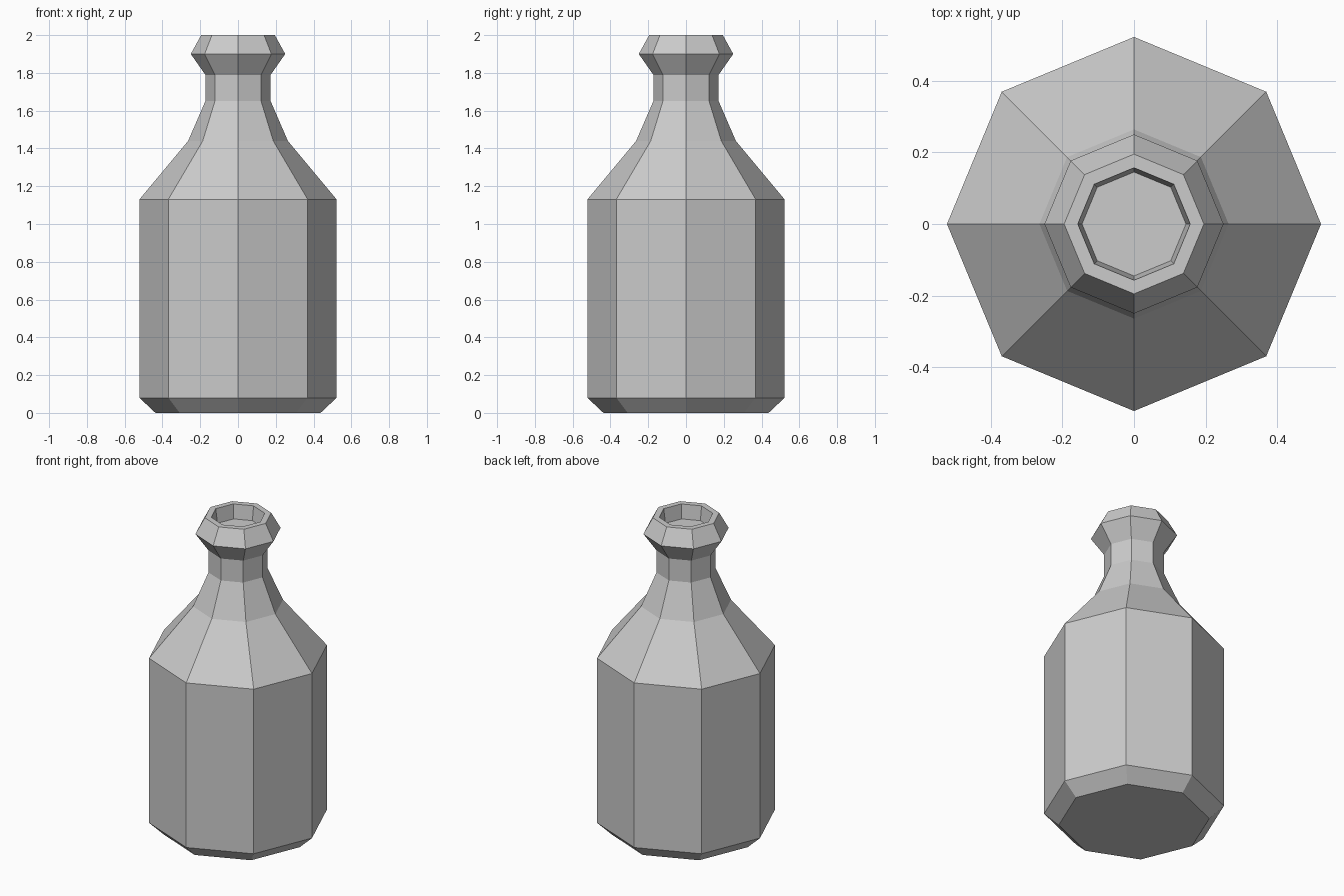
import bpy
import bmesh
from math import cos, sin, tau

cube = bpy.data.objects.get("Cube")
if cube:
    bpy.data.objects.remove(cube, do_unlink=True)

SIDES = 8

# Plain grey material
grey = bpy.data.materials.new("light_grey")
grey.use_nodes = True
grey.diffuse_color = (0.6, 0.6, 0.6, 1)
grey.node_tree.nodes["Principled BSDF"].inputs["Base Color"].default_value = (0.6, 0.6, 0.6, 1)


def lathe(name, profile, material):
    """Turn a (radius, height) profile into a closed, flat-sided solid."""
    bm = bmesh.new()
    rings = [
        [bm.verts.new((r * cos(tau * i / SIDES), r * sin(tau * i / SIDES), z))
         for i in range(SIDES)]
        for r, z in profile
    ]
    for low, high in zip(rings, rings[1:]):
        for i in range(SIDES):
            j = (i + 1) % SIDES
            bm.faces.new((low[i], low[j], high[j], high[i]))
    bm.faces.new(rings[0][::-1])
    bm.faces.new(rings[-1])
    mesh = bpy.data.meshes.new(name)
    bm.to_mesh(mesh)
    bm.free()
    mesh.materials.append(material)
    obj = bpy.data.objects.new(name, mesh)
    bpy.context.collection.objects.link(obj)
    return obj


# Bottle: base bevel, body, shoulder, neck, flared lip, recessed mouth
lathe("bottle", [
    (0.437, 0), (0.522, 0.08),
    (0.522, 1.13), (0.264, 1.44),
    (0.173, 1.65), (0.173, 1.79),
    (0.25, 1.90), (0.195, 2.0),
    (0.157, 2.0), (0.145, 1.91),
], grey)
